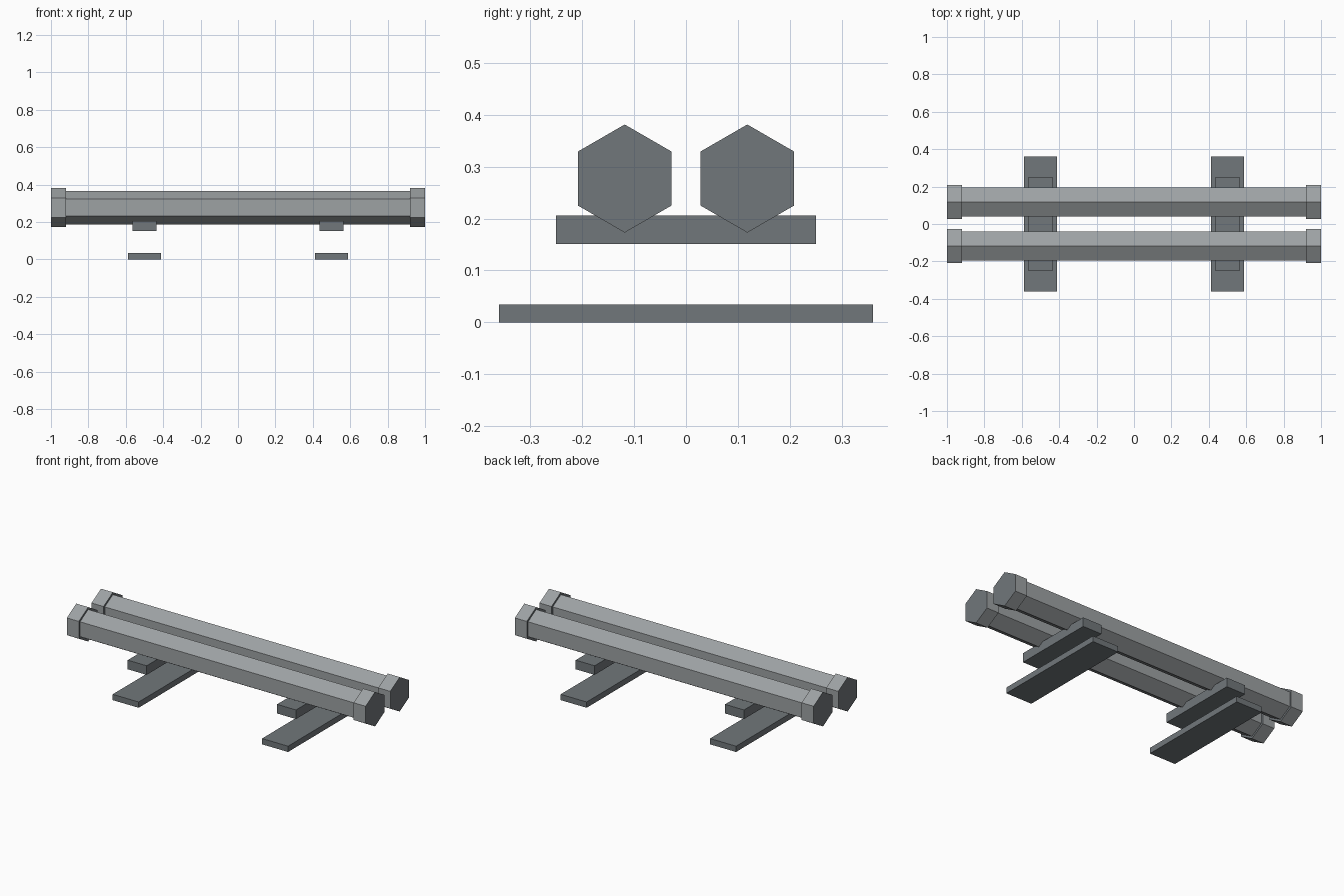
import bpy
import math

cube = bpy.data.objects.get("Cube")
if cube:
    bpy.data.objects.remove(cube, do_unlink=True)


def make_material(name, color):
    mat = bpy.data.materials.new(name)
    mat.use_nodes = True
    rgba = (*color, 1.0)
    mat.diffuse_color = rgba
    mat.node_tree.nodes["Principled BSDF"].inputs["Base Color"].default_value = rgba
    return mat


light_grey = make_material("light_steel_grey", (0.34, 0.36, 0.37))
dark_grey = make_material("dark_slate_grey", (0.165, 0.185, 0.197))


def box(name, x, bottom, size):
    """Flat bar centred across y, resting at the given height."""
    bpy.ops.mesh.primitive_cube_add(size=1, location=(x, 0, bottom + size[2] / 2))
    obj = bpy.context.object
    obj.name = name
    obj.scale = size
    bpy.ops.object.transform_apply(location=False, rotation=False, scale=True)
    obj.data.materials.append(dark_grey)


def hex_bar(name, x, y, radius, length):
    """Six-sided prism along x with a corner pointing up and dark end faces."""
    bpy.ops.mesh.primitive_cylinder_add(vertices=6, radius=radius, depth=length,
                                        location=(x, y, AXIS_HEIGHT),
                                        rotation=(0, math.pi / 2, 0))
    obj = bpy.context.object
    obj.name = name
    bpy.ops.object.transform_apply(location=False, rotation=True, scale=False)
    # Put a corner at the top whatever the starting angle of the primitive
    top = max(v.co.z for v in obj.data.vertices)
    if top < radius * 0.95:
        obj.rotation_euler.x = math.pi / 6
        bpy.ops.object.transform_apply(location=False, rotation=True, scale=False)
    obj.data.materials.append(light_grey)
    obj.data.materials.append(dark_grey)
    for face in obj.data.polygons:
        face.material_index = 1 if abs(face.normal.x) > 0.9 else 0


AXIS_HEIGHT = 0.277

# Two parallel tubes with wider end caps
for row, y in (("front", -0.118), ("back", 0.118)):
    hex_bar(f"{row}_tube", 0, y, 0.09, 1.9)
    for side, sign in (("left", 1), ("right", -1)):
        hex_bar(f"{row}_{side}_end_cap", sign * 0.96, y, 0.104, 0.08)

# Cross supports and the floor plates beneath them
for side, x in (("left", 0.5), ("right", -0.5)):
    box(f"{side}_cross_support", x, 0.151, (0.127, 0.5, 0.055))
    box(f"{side}_floor_plate", x, 0.0, (0.174, 0.72, 0.035))
